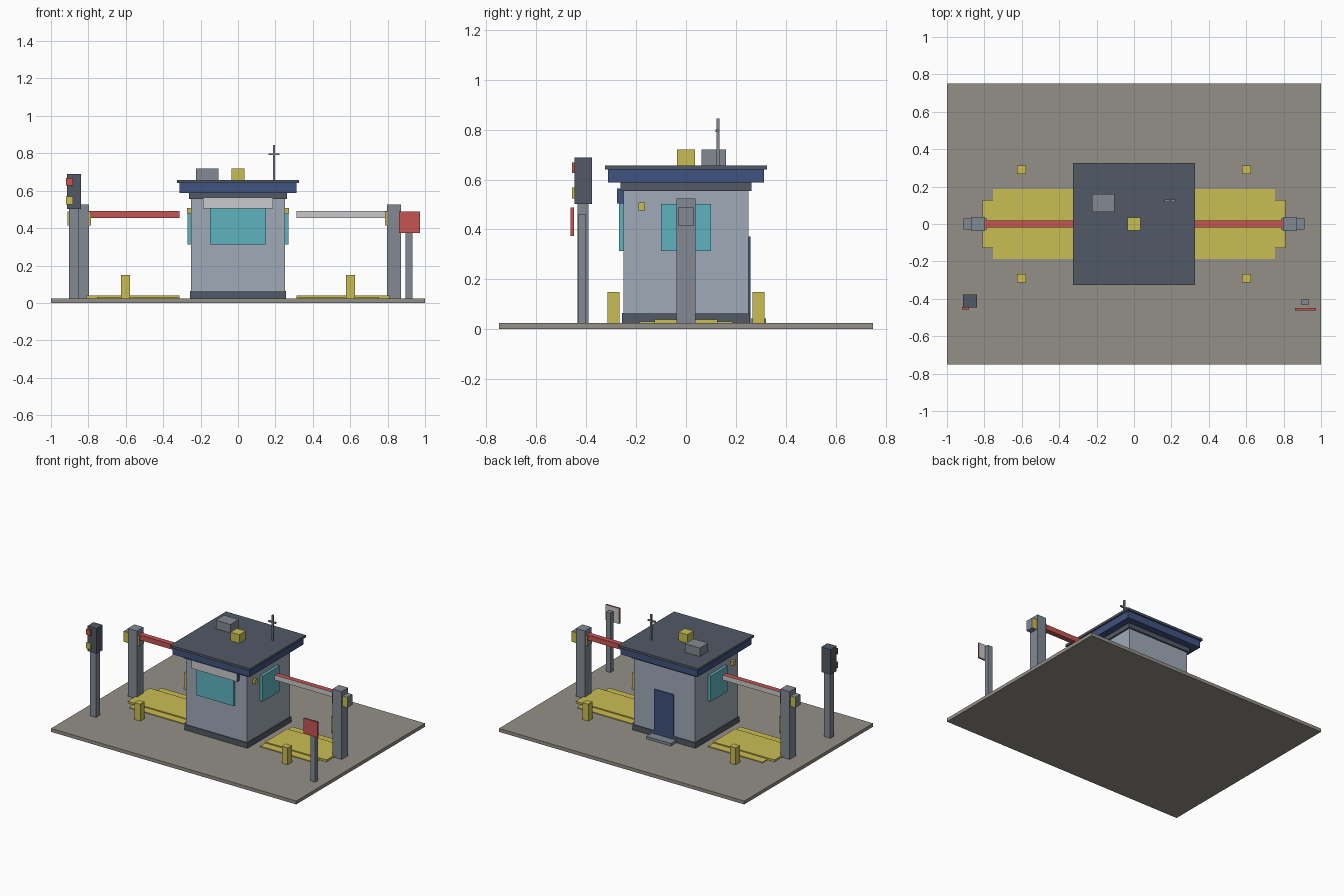
import bpy, bmesh
from mathutils import Vector

if "Cube" in bpy.data.objects:
    bpy.data.objects.remove(bpy.data.objects["Cube"])


def srgb(r, g, b):
    lin = lambda c: c / 12.92 if c <= 0.04045 else ((c + 0.055) / 1.055) ** 2.4
    return (lin(r / 255), lin(g / 255), lin(b / 255), 1)


COLOURS = {
    "concrete": (148, 144, 136), "yellow": (202, 190, 82), "red": (198, 84, 84),
    "teal_glass": (94, 180, 190), "light_grey": (202, 202, 204), "wall_blue_grey": (160, 170, 185),
    "dark_slate": (82, 90, 101), "mid_grey": (130, 137, 148), "navy": (64, 82, 128),
}
MATS = {}
for name, rgb in COLOURS.items():
    MATS[name] = bpy.data.materials.new(name)
    MATS[name].diffuse_color = srgb(*rgb)


def box(name, x, y, z, mat, accent=None, dirs=()):
    """Box from (min, max) ranges; faces pointing along dirs take the accent colour."""
    me = bpy.data.meshes.new(name)
    bm = bmesh.new()
    bmesh.ops.create_cube(bm, size=1)
    for v in bm.verts:
        v.co = [r[0] if c < 0 else r[1] for r, c in zip((x, y, z), v.co)]
    bm.normal_update()
    for f in bm.faces:
        if any(f.normal.dot(Vector(d)) > 0.9 for d in dirs):
            f.material_index = 1
    bm.to_mesh(me)
    bm.free()
    me.materials.append(MATS[mat])
    if accent:
        me.materials.append(MATS[accent])
    ob = bpy.data.objects.new(name, me)
    bpy.context.collection.objects.link(ob)
    return ob


def sym(r):
    return (-r, r)


def side(s, a, b):
    return tuple(sorted((s * a, s * b)))


FRONT, BACK = (0, -1, 0), (0, 1, 0)
G = 0.025  # top of the ground slab

# Ground slab and booth body
box("ground_slab", sym(1), sym(0.75), (0, G), "concrete")
box("booth_base", sym(0.256), sym(0.256), (G, 0.065), "dark_slate")
box("booth_walls", sym(0.25), sym(0.25), (0.065, 0.555), "wall_blue_grey")
box("booth_top_trim", sym(0.262), sym(0.262), (0.555, 0.588), "dark_slate")
box("roof_fascia", sym(0.313), sym(0.313), (0.588, 0.64), "navy")
box("roof_slab", sym(0.325), sym(0.325), (0.64, 0.657), "dark_slate")

# Front window, awning, back door and step
box("front_window", sym(0.15), (-0.268, -0.25), (0.313, 0.515), "teal_glass")
box("front_awning", sym(0.187), (-0.277, -0.25), (0.505, 0.565), "navy", "light_grey", [FRONT])
box("back_door", sym(0.078), (0.25, 0.259), (0.045, 0.372), "navy")
box("door_step", sym(0.1), (0.25, 0.32), (G, 0.044), "mid_grey")

# Roof equipment
box("roof_beacon", sym(0.036), sym(0.036), (0.657, 0.72), "yellow")
box("roof_vent_unit", (-0.225, -0.105), (0.063, 0.16), (0.657, 0.72), "mid_grey")
box("antenna_mast", (0.187, 0.199), (0.123, 0.135), (0.657, 0.845), "mid_grey")
box("antenna_crossbar", (0.162, 0.222), (0.118, 0.13), (0.79, 0.8), "mid_grey")

# Parts on both sides
for s, tag in ((-1, "left"), (1, "right")):
    box(f"{tag}_window", side(s, 0.25, 0.27), sym(0.1), (0.313, 0.502), "teal_glass")
    box(f"{tag}_wall_lamp", side(s, 0.25, 0.273), (-0.19, -0.165), (0.477, 0.508), "yellow")
    # Barrier: post, hinge housing and an arm that is light on one face
    box(f"{tag}_barrier_post", side(s, 0.797, 0.872), sym(0.038), (G, 0.525), "mid_grey")
    box(f"{tag}_barrier_housing", side(s, 0.786, 0.912), sym(0.03), (0.413, 0.49),
        "mid_grey", "yellow", [FRONT, BACK])
    box(f"{tag}_barrier_arm", side(s, 0.312, 0.8), sym(0.019), (0.454, 0.491),
        "red", "light_grey", [(0, -s, 0)])
    # Painted lane pads
    box(f"{tag}_lane_pad_low", side(s, 0.312, 0.755), sym(0.187), (G, 0.031), "yellow")
    box(f"{tag}_lane_pad_raised", side(s, 0.312, 0.81), sym(0.127), (G, 0.039), "yellow")
    for t, end in ((-1, "front"), (1, "back")):
        box(f"{tag}_{end}_bollard", side(s, 0.577, 0.625), side(t, 0.266, 0.314), (G, 0.15), "yellow")

# Signal light on the left
box("signal_post", (-0.903, -0.853), (-0.436, -0.39), (G, 0.505), "mid_grey")
box("signal_head", (-0.915, -0.84), (-0.447, -0.376), (0.503, 0.688), "dark_slate")
box("signal_red_lamp", (-0.919, -0.882), (-0.457, -0.445), (0.627, 0.668), "red")
box("signal_yellow_lamp", (-0.919, -0.882), (-0.457, -0.445), (0.525, 0.569), "yellow")

# Road sign on the right
box("sign_post", (0.896, 0.933), (-0.434, -0.402), (G, 0.462), "mid_grey")
box("sign_plate", (0.86, 0.972), (-0.463, -0.45), (0.374, 0.488), "red", "light_grey", [BACK])

for m in bpy.data.materials:
    if m.users and not m.is_grease_pencil:
        m.use_nodes = True
        m.node_tree.nodes["Principled BSDF"].inputs["Base Color"].default_value = m.diffuse_color
